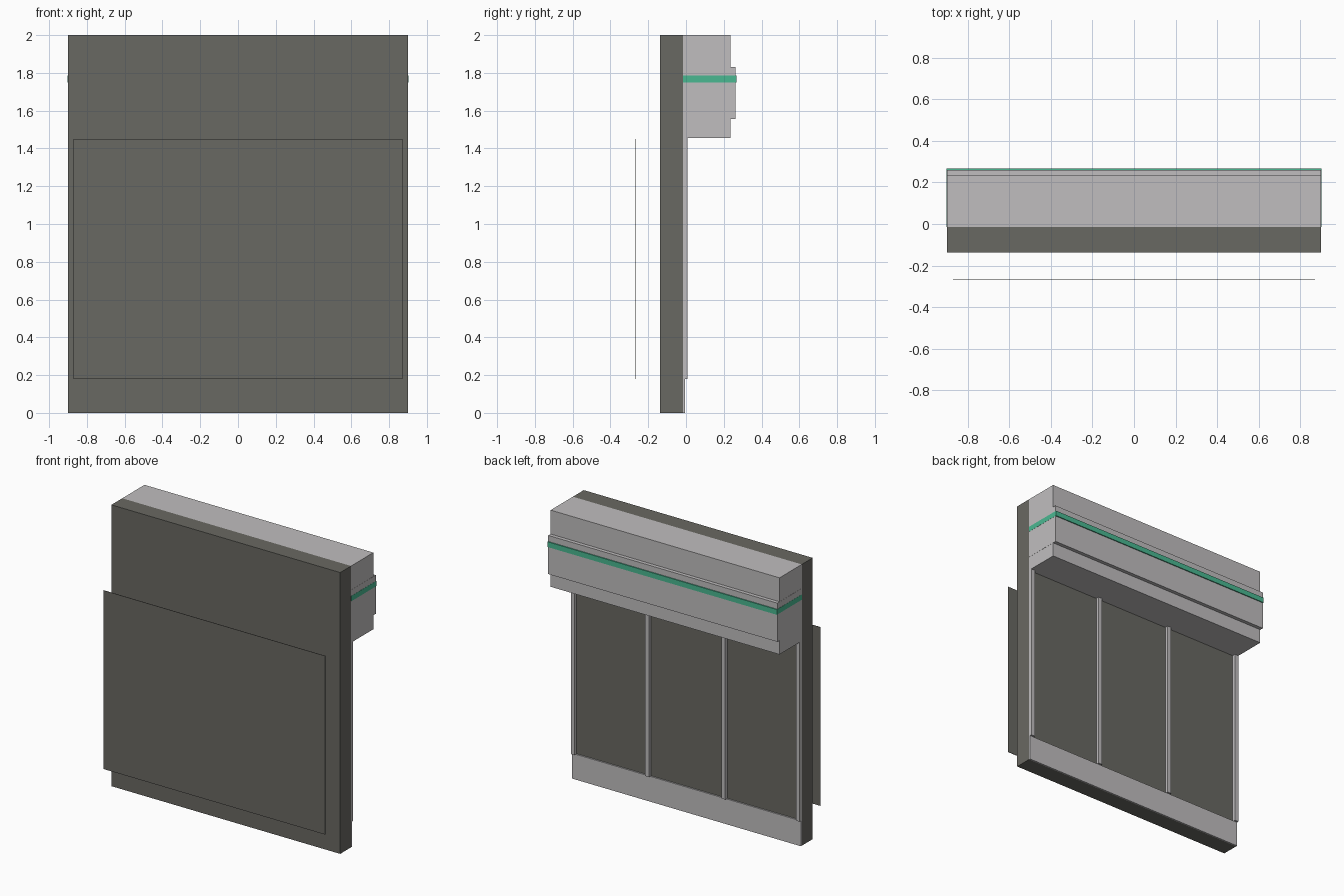
import bpy
import bmesh

cube = bpy.data.objects.get("Cube")
if cube:
    bpy.data.objects.remove(cube, do_unlink=True)


def material(name, rgb):
    lin = [((c / 255 + 0.055) / 1.055) ** 2.4 for c in rgb] + [1.0]
    m = bpy.data.materials.new(name)
    m.use_nodes = True
    m.diffuse_color = lin
    m.node_tree.nodes["Principled BSDF"].inputs["Base Color"].default_value = lin
    return m


DARK = material("dark grey", (105, 104, 98))
LIGHT = material("light grey", (192, 190, 191))
GREEN = material("green", (74, 184, 145))


def box(name, mat, x, y, z):
    """Box from (min, max) ranges along each axis."""
    bm = bmesh.new()
    bmesh.ops.create_cube(bm, size=1)
    for v in bm.verts:
        for i, (lo, hi) in enumerate((x, y, z)):
            v.co[i] = hi if v.co[i] > 0 else lo
    mesh = bpy.data.meshes.new(name)
    bm.to_mesh(mesh)
    bm.free()
    mesh.materials.append(mat)
    ob = bpy.data.objects.new(name, mesh)
    bpy.context.collection.objects.link(ob)
    return ob


W = 0.9                      # half width
BACK = -0.015                # rear face of the wall
SILL, HEAD = 0.18, 1.455     # window opening heights

# Main wall and the thin panel floating in front of it
box("wall", DARK, (-W, W), (-0.137, BACK), (0, 2))
box("front_panel", DARK, (-0.872, 0.872), (-0.268, -0.265), (SILL, 1.45))

# Rear skirting board below the opening
box("skirting_board", LIGHT, (-W, W), (BACK, -0.005), (0, SILL))

# Rear uprights
for i, x in enumerate((-0.885, -0.3, 0.3, 0.885)):
    box(f"upright_{i + 1}", LIGHT, (x - 0.015, x + 0.015), (BACK, 0.009), (SILL, HEAD))

# Rear canopy box, wider fascia band and coloured stripe
box("canopy", LIGHT, (-W, W), (BACK, 0.235), (HEAD, 2))
box("fascia_band", LIGHT, (-W - 0.001, W + 0.001), (BACK, 0.261), (1.555, 1.83))
box("fascia_stripe", GREEN, (-W - 0.002, W + 0.002), (BACK, 0.268), (1.75, 1.787))
